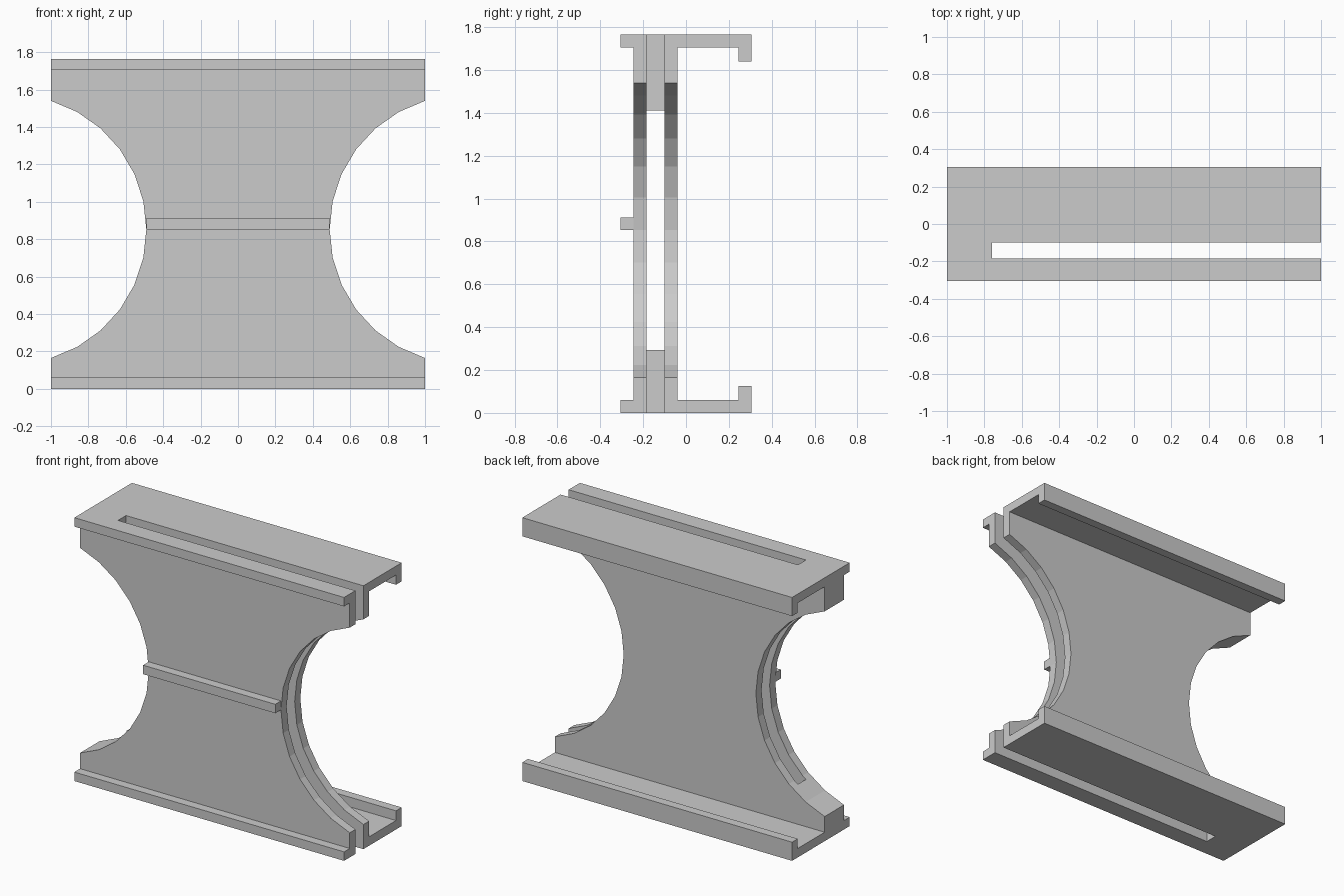
import bpy
import bmesh
from math import atan2, cos, sin
from mathutils import Vector

cube = bpy.data.objects.get("Cube")
if cube:
    bpy.data.objects.remove(cube, do_unlink=True)

H = 1.765           # total height
T = 0.06            # flange and rib thickness
D = 0.305           # half depth
WEB_FRONT, WEB_BACK = -0.245, -0.04
MID = H / 2 - 0.03  # bottom of the rib

grey = bpy.data.materials.new("plain grey")
grey.use_nodes = True
grey.diffuse_color = (0.6, 0.6, 0.6, 1)
grey.node_tree.nodes["Principled BSDF"].inputs["Base Color"].default_value = (0.6, 0.6, 0.6, 1)


def prism(name, outline, push):
    """Extrude a closed 3D outline along a vector."""
    bm = bmesh.new()
    face = bm.faces.new([bm.verts.new(p) for p in outline])
    ext = bmesh.ops.extrude_face_region(bm, geom=[face])
    moved = [v for v in ext["geom"] if isinstance(v, bmesh.types.BMVert)]
    bmesh.ops.translate(bm, verts=moved, vec=Vector(push))
    bmesh.ops.recalc_face_normals(bm, faces=bm.faces)
    mesh = bpy.data.meshes.new(name)
    bm.to_mesh(mesh)
    bm.free()
    mesh.materials.append(grey)
    obj = bpy.data.objects.new(name, mesh)
    bpy.context.collection.objects.link(obj)
    return obj


def box(name, x0, x1, y0, y1, z0, z1):
    base = [(x0, y0, z0), (x1, y0, z0), (x1, y1, z0), (x0, y1, z0)]
    return prism(name, base, (0, 0, z1 - z0))


# Flanges: L-shaped rails with a lip along the back edge
rail = [(-D, 0), (D, 0), (D, 0.125), (D - T, 0.125), (D - T, T), (-D, T)]
bottom = prism("bottom_flange", [(-1, y, z) for y, z in rail], (2, 0, 0))
top = prism("top_flange", [(-1, y, H - z) for y, z in rail], (2, 0, 0))

# Web: upright plate with a faceted circular bite out of each side
waist, rise, cz, steps = 0.49, 0.6875, 0.8525, 12
gap = 1 - waist
radius = (gap ** 2 + rise ** 2) / (2 * gap)
cx = waist + radius
limit = atan2(rise, cx - 1)
angles = [limit * (2 * i / steps - 1) for i in range(steps + 1)]
arc = [(cx - radius * cos(a), cz + radius * sin(a)) for a in angles]
right = [(1, T)] + arc + [(1, H - T)]
outline = right + [(-x, z) for x, z in reversed(right)]
web = prism("web_plate", [(x, WEB_FRONT, z) for x, z in outline],
            (0, WEB_BACK - WEB_FRONT, 0))

# Rib across the waist of the front
box("front_rib", -waist, waist, -D, WEB_FRONT, MID, MID + T)

# Slot through the full height, open at one end
cutter = box("slot_cutter", -0.76, 1.2, -0.185, -0.1, -0.2, H + 0.2)
cutter.hide_render = True
for part in (bottom, top, web):
    cut = part.modifiers.new("slot", "BOOLEAN")
    cut.operation = "DIFFERENCE"
    cut.solver = "EXACT"
    cut.object = cutter
    bpy.context.view_layer.objects.active = part
    bpy.ops.object.modifier_apply(modifier=cut.name)
bpy.data.objects.remove(cutter, do_unlink=True)
